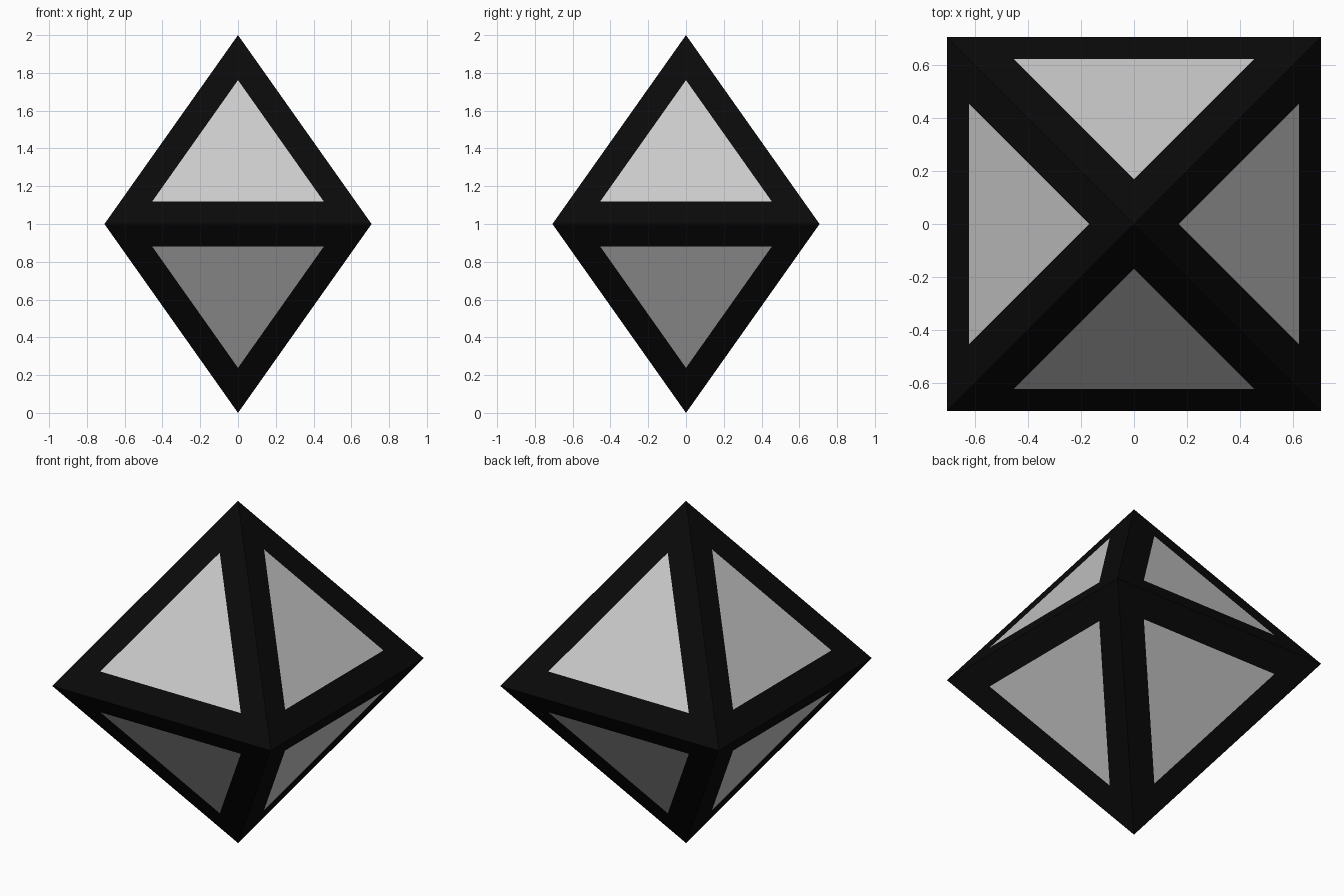
import bpy, bmesh
from mathutils import Vector

if "Cube" in bpy.data.objects:
    bpy.data.objects.remove(bpy.data.objects["Cube"])

H = 0.5 ** 0.5      # half width of the square waist
BORDER = 0.146      # frame width measured on each face


def octahedron_part(name, keep_panels):
    """Regular octahedron with inset faces, keeping the panels or the frame."""
    bm = bmesh.new()
    points = [(x, y, 1) for x in (-H, H) for y in (-H, H)] + [(0, 0, 0), (0, 0, 2)]
    for p in points:
        bm.verts.new(p)
    bmesh.ops.convex_hull(bm, input=bm.verts[:])
    bm.normal_update()
    centre = Vector((0, 0, 1))
    for f in bm.faces:
        if f.normal.dot(f.calc_center_median() - centre) < 0:
            f.normal_flip()
    panels = bm.faces[:]
    ring = bmesh.ops.inset_individual(
        bm, faces=panels, thickness=BORDER, use_even_offset=True)["faces"]
    bmesh.ops.delete(bm, geom=ring if keep_panels else panels, context='FACES')
    mesh = bpy.data.meshes.new(name)
    bm.to_mesh(mesh)
    bm.free()
    obj = bpy.data.objects.new(name, mesh)
    bpy.context.collection.objects.link(obj)
    return obj


# Grey triangular panels
octahedron_part("face_panels", True)

# Black frame along all edges
frame = octahedron_part("edge_frame", False)
black = bpy.data.materials.new("black")
black.diffuse_color = (0.003, 0.003, 0.003, 1)
black.use_nodes = True
black.node_tree.nodes["Principled BSDF"].inputs["Base Color"].default_value = black.diffuse_color
frame.data.materials.append(black)
